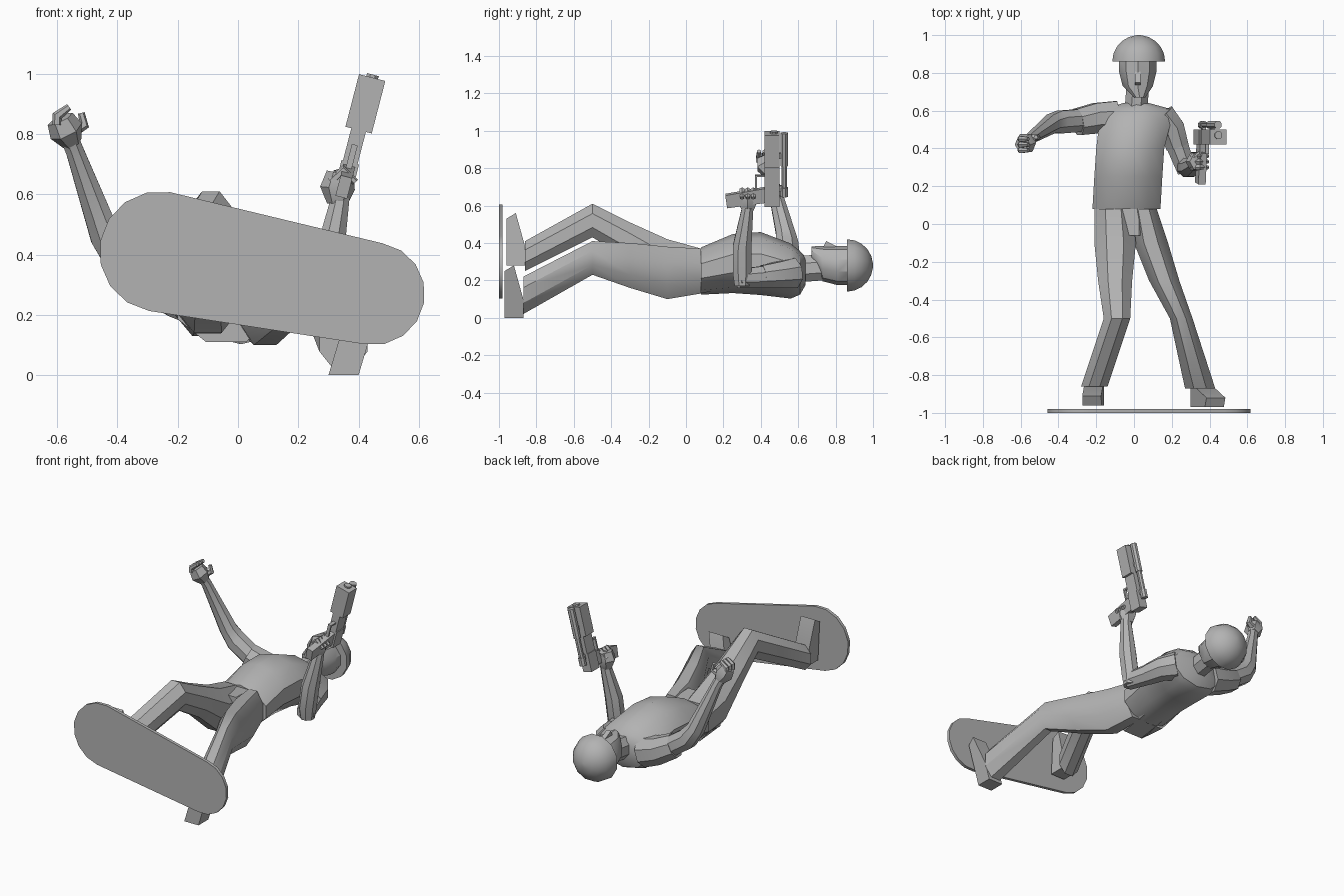
import bpy, bmesh, math
from mathutils import Vector, Matrix

cube = bpy.data.objects.get("Cube")
if cube:
    bpy.data.objects.remove(cube)

grey = bpy.data.materials.new("plain_grey")
grey.use_nodes = True
grey.diffuse_color = (.45, .45, .45, 1)
grey.node_tree.nodes["Principled BSDF"].inputs["Base Color"].default_value = grey.diffuse_color


def skin(name, rings):
    """Join matching rings of points into one closed tube."""
    bm = bmesh.new()
    loops = [[bm.verts.new(point) for point in ring] for ring in rings]
    count = len(loops[0])
    for near, far in zip(loops, loops[1:]):
        for i in range(count):
            j = (i + 1) % count
            bm.faces.new((near[i], near[j], far[j], far[i]))
    bm.faces.new(loops[0])
    bm.faces.new(loops[-1])
    bmesh.ops.recalc_face_normals(bm, faces=bm.faces)
    mesh = bpy.data.meshes.new(name)
    bm.to_mesh(mesh)
    bm.free()
    mesh.materials.append(grey)
    obj = bpy.data.objects.new(name, mesh)
    bpy.context.collection.objects.link(obj)
    bpy.ops.object.select_all(action='DESELECT')
    obj.select_set(True)
    bpy.context.view_layer.objects.active = obj
    bpy.ops.object.shade_smooth_by_angle(angle=math.radians(35))


def unit_ring(sides):
    """Regular polygon whose flat sides touch the unit circle."""
    radius = 1 / math.cos(math.pi / sides)
    angles = [math.tau * (i + .5) / sides for i in range(sides)]
    return [(radius * math.cos(a), radius * math.sin(a)) for a in angles]


def body(name, sections, sides=8):
    """Sections along the body: (y, centre x, centre z, half width, half depth)."""
    skin(name, [[(x + c * width, y, z + s * depth) for c, s in unit_ring(sides)]
                for y, x, z, width, depth in sections])


def limb(name, path, sides=6, up=Vector((0, 1, 0))):
    """Tube through (x, y, z, radius) stations."""
    points = [Vector(station[:3]) for station in path]
    rings = []
    for i, station in enumerate(path):
        ahead = points[min(i + 1, len(points) - 1)]
        behind = points[max(i - 1, 0)]
        along = (ahead - behind).normalized()
        side = along.cross(up).normalized()
        top = side.cross(along)
        rings.append([points[i] + (top * c + side * s) * station[3]
                      for c, s in unit_ring(sides)])
    skin(name, rings)


def side_plate(name, outline, x, half, turn=Matrix()):
    """Side outline of (y, z) points, given thickness across x."""
    skin(name, [[turn @ Vector((x + offset, y, z)) for y, z in outline]
                for offset in (-half, half)])


def arc(x, z, radius, start, steps=8):
    """Half circle of (x, z) points."""
    angles = [start + math.pi * i / steps for i in range(steps + 1)]
    return [(x + radius * math.cos(a), z + radius * math.sin(a)) for a in angles]


# Board: a wide and a narrow rounded end joined by straight edges
lean = math.radians(-100)
outline = arc(.45, .27, .17, lean) + arc(-.26, .41, .2, lean + math.pi)
skin("board", [[(x, y, z) for x, z in outline] for y in (-1, -.98)])

# Shirt and trousers
body("shirt", [(.08, -.04, .25, .18, .12), (.25, -.03, .29, .18, .15),
               (.4, -.02, .29, .18, .16), (.56, .01, .25, .19, .14),
               (.61, .02, .24, .17, .11), (.64, .01, .25, .07, .07)], sides=10)
body("hips", [(.13, -.04, .25, .16, .11), (-.06, -.04, .24, .16, .13)])
body("right_leg", [(.08, -.11, .25, .1, .12), (-.1, -.1, .28, .11, .14),
                   (-.3, -.1, .41, .09, .1), (-.5, -.09, .52, .07, .09),
                   (-.86, -.21, .33, .07, .08)])
body("left_leg", [(.08, .05, .25, .07, .12), (-.1, .09, .24, .09, .14),
                  (-.3, .16, .28, .08, .12), (-.5, .25, .32, .06, .09),
                  (-.87, .35, .12, .08, .1)])


# Shoes, soles towards the board
def shoe(name, x, sole, heel, turn_out):
    """Side outline from heel to toe, sheared sideways by turn_out."""
    outline = [(0, 0), (.1, 0), (.1, .1), (.05, .28), (0, .25)]
    skin(name, [[(x + offset + turn_out * v, sole + u, heel + v) for u, v in outline]
                for offset in (-.05, .05)])


shoe("right_shoe", x=-.21, sole=-.96, heel=.28, turn_out=-.05)
shoe("left_shoe", x=.35, sole=-.97, heel=0, turn_out=.3)

# Neck, head and nose
body("neck", [(.6, .01, .26, .06, .07), (.73, .02, .27, .06, .07)])
body("head", [(.67, .03, .35, .03, .03), (.73, .02, .29, .08, .09),
              (.81, .02, .28, .1, .1), (.88, .02, .28, .1, .1)], sides=10)
side_plate("nose", [(.83, .37), (.75, .41), (.73, .37)], x=.02, half=.015)

# Helmet: half a dome
dome = [math.radians(angle) for angle in range(0, 90, 17)]
body("helmet", [(.86 + .14 * math.sin(a), .025, .28, .14 * math.cos(a), .14 * math.cos(a))
                for a in dome], sides=12)

# Raised right arm
limb("right_sleeve", [(-.1, .56, .24, .09), (-.2, .56, .27, .08), (-.3, .54, .32, .07)], sides=8)
limb("right_arm", [(-.26, .55, .3, .06), (-.39, .54, .39, .06), (-.44, .53, .46, .05),
                   (-.54, .46, .74, .03), (-.56, .44, .79, .03)], sides=8)

# Bent left arm
limb("left_sleeve", [(.14, .57, .24, .08), (.2, .5, .23, .07), (.23, .41, .22, .06)],
     sides=8, up=Vector((0, 0, 1)))
limb("left_upper_arm", [(.22, .44, .22, .06), (.28, .28, .21, .05)],
     sides=8, up=Vector((0, 0, 1)))
limb("left_forearm", [(.28, .3, .17, .04), (.28, .3, .24, .05), (.3, .3, .38, .05),
                      (.34, .33, .59, .03)], sides=8)


# Hands: a palm, three curled fingers and a thumb
def hand(side, palm, finger, thumb):
    limb(side + "_palm", palm)
    limb(side + "_thumb", thumb)
    for i, shift in enumerate((-.03, 0, .03)):
        limb(side + "_finger_" + str(i),
             [(x, y + shift, z, radius) for x, y, z, radius in finger])


hand("right",
     palm=[(-.55, .45, .77, .03), (-.57, .43, .81, .05), (-.59, .42, .85, .04)],
     finger=[(-.6, .42, .83, .015), (-.6, .42, .86, .015), (-.56, .42, .89, .01)],
     thumb=[(-.55, .45, .81, .02), (-.51, .46, .83, .015), (-.52, .46, .87, .01)])
hand("left",
     palm=[(.33, .33, .57, .03), (.33, .33, .62, .05), (.34, .33, .67, .04)],
     finger=[(.31, .33, .64, .015), (.35, .33, .68, .015), (.39, .33, .64, .01)],
     thumb=[(.33, .35, .66, .02), (.36, .38, .68, .01)])

# Gun, laid out upright from its base and then tilted
tilt = Matrix.Translation((.345, 0, .6)) @ Matrix.Rotation(math.radians(14.5), 4, 'Y')


def gun_block(name, half, back, front, low, high):
    outline = [(back, low), (front, low), (front, high), (back, high)]
    side_plate("gun_" + name, outline, x=0, half=half, turn=tilt)


def gun_tube(name, y, low, high, radius):
    ends = [tilt @ Vector((0, y, z)) for z in (low, high)]
    limb("gun_" + name, [(*end, radius) for end in ends], sides=8)


side_plate("gun_grip", [(.22, -.01), (.21, .06), (.43, .1), (.43, .02)],
           x=0, half=.02, turn=tilt)
gun_block("rear", half=.03, back=.42, front=.5, low=0, high=.11)
gun_block("receiver", half=.025, back=.42, front=.5, low=.1, high=.22)
gun_block("barrel_shroud", half=.045, back=.42, front=.5, low=.22, high=.4)
gun_block("rear_scope_mount", half=.01, back=.49, front=.52, low=.08, high=.11)
gun_block("front_scope_mount", half=.01, back=.49, front=.52, low=.26, high=.29)
gun_block("trigger_guard", half=.01, back=.37, front=.38, low=.08, high=.17)
gun_block("trigger_guard_end", half=.01, back=.37, front=.43, low=.16, high=.17)
gun_tube("scope", y=.525, low=.06, high=.39, radius=.015)
gun_tube("scope_front", y=.525, low=.22, high=.4, radius=.02)
gun_tube("scope_rear", y=.525, low=.05, high=.1, radius=.02)
gun_tube("muzzle", y=.47, low=.39, high=.41, radius=.02)
